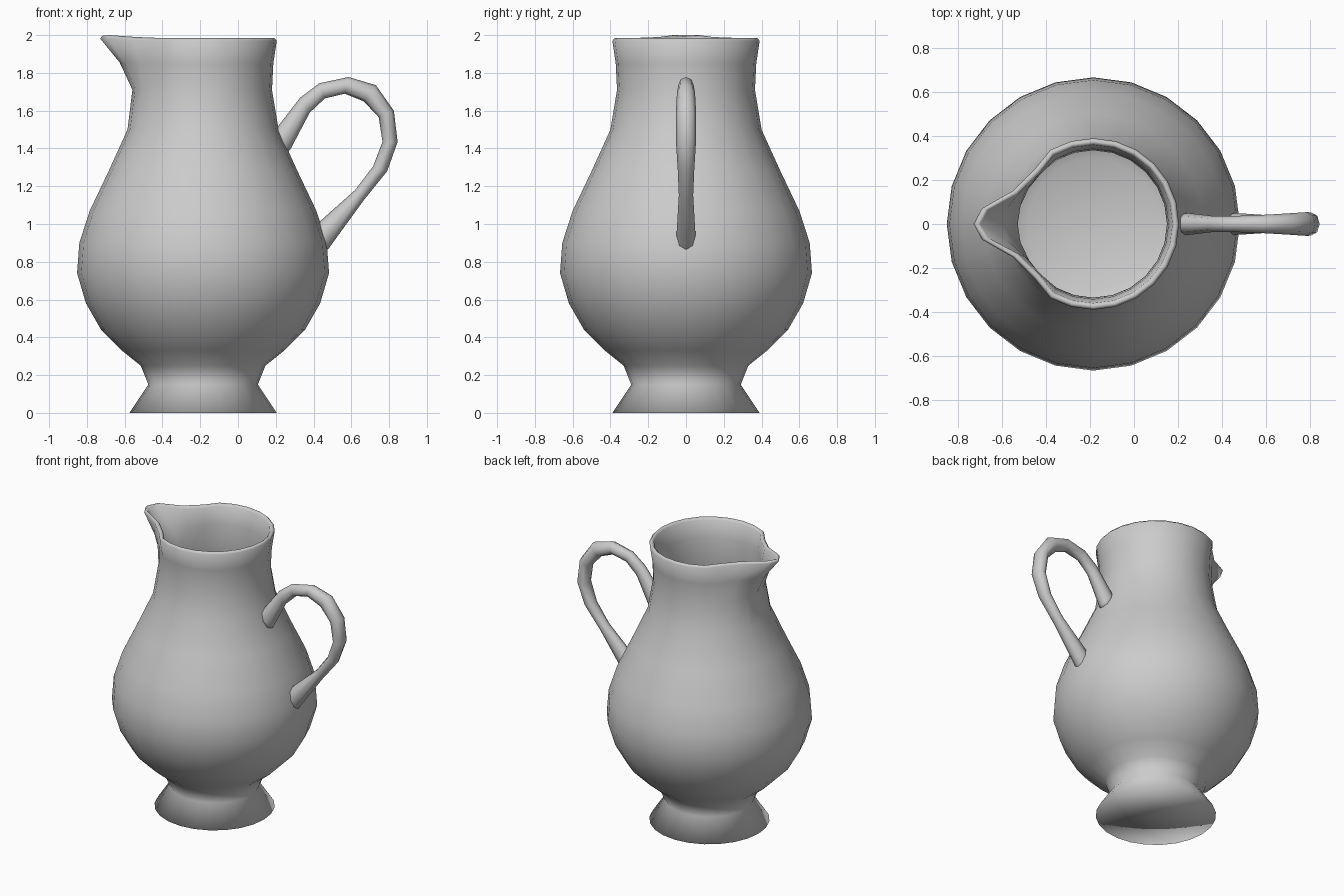
import bpy
import bmesh
from math import cos, sin, pi
from mathutils import Vector

default_cube = bpy.data.objects.get("Cube")
if default_cube:
    bpy.data.objects.remove(default_cube, do_unlink=True)

AXIS_X = -0.185
SIDES = 24
WALL = 0.03

clay = bpy.data.materials.new("plain_grey")
clay.use_nodes = True
grey = (0.6, 0.6, 0.6, 1)
clay.diffuse_color = grey
clay.node_tree.nodes["Principled BSDF"].inputs["Base Color"].default_value = grey


def loft(name, rings):
    """Skin a list of closed rings, cap both ends and shade smooth."""
    bm = bmesh.new()
    loops = [[bm.verts.new(point) for point in ring] for ring in rings]
    for lower, upper in zip(loops, loops[1:]):
        count = len(lower)
        for i in range(count):
            j = (i + 1) % count
            bm.faces.new((lower[i], lower[j], upper[j], upper[i]))
    for loop in (loops[0], loops[-1]):
        centre = sum((v.co for v in loop), Vector()) / len(loop)
        hub = bm.verts.new(centre)
        for i, vert in enumerate(loop):
            bm.faces.new((vert, loop[(i + 1) % len(loop)], hub))
    bmesh.ops.recalc_face_normals(bm, faces=bm.faces)
    for face in bm.faces:
        face.smooth = True
    mesh = bpy.data.meshes.new(name)
    bm.to_mesh(mesh)
    bm.free()
    mesh.materials.append(clay)
    obj = bpy.data.objects.new(name, mesh)
    bpy.context.collection.objects.link(obj)
    return obj


# Pouring lip: outward, sideways and upward pull by steps away from the tip
LIP = {0: (0.155, 0, 0.012), 1: (0.13, 0.03, 0.014),
       2: (0.03, 0.045, 0.004), 3: (-0.01, 0.025, 0)}


def lip_weight(z):
    """Fade the lip from the rim down to the neck."""
    return max(0, min(1, (z - 1.65) / 0.32)) ** 1.7


def vessel_ring(radius, z):
    ring = []
    weight = lip_weight(z)
    for i in range(SIDES):
        angle = 2 * pi * i / SIDES
        x, y = radius * cos(angle), radius * sin(angle)
        steps = i - SIDES // 2
        out, pinch, lift = LIP.get(abs(steps), (0, 0, 0))
        side = 1 if y > 0 else -1
        ring.append((AXIS_X + x - out * weight,
                     y - side * pinch * weight,
                     z + lift * weight))
    return ring


# Jug body: foot, belly, neck and rim, then back down the inside
foot = [(0.39, 0), (0.29, 0.15)]
shell = [(0.33, 0.25), (0.43, 0.33), (0.54, 0.44), (0.62, 0.58),
         (0.667, 0.74), (0.655, 0.9), (0.6, 1.07), (0.5, 1.28),
         (0.4, 1.5), (0.365, 1.71), (0.372, 1.85), (0.39, 1.97)]
rim = [(0.376, 1.986)]
inside = [(r - WALL, z) for r, z in reversed(shell[1:])]
floor = [(shell[0][0] - WALL, shell[0][1] + WALL)]
profile = foot + shell + rim + inside + floor
loft("jug_body", [vessel_ring(r, z) for r, z in profile])

# Handle: outer edge, inner edge (x, z) and half width of each section
handle_sections = [
    ((0.18, 1.48), (0.25, 1.36), 0.052),
    ((0.21, 1.515), (0.28, 1.4), 0.05),
    ((0.33, 1.67), (0.38, 1.59), 0.037),
    ((0.43, 1.745), (0.46, 1.665), 0.036),
    ((0.585, 1.778), (0.565, 1.69), 0.041),
    ((0.73, 1.735), (0.665, 1.65), 0.048),
    ((0.825, 1.6), (0.745, 1.565), 0.054),
    ((0.845, 1.435), (0.765, 1.435), 0.053),
    ((0.79, 1.28), (0.715, 1.305), 0.044),
    ((0.665, 1.125), (0.62, 1.18), 0.038),
    ((0.48, 0.87), (0.44, 1.02), 0.05),
    ((0.44, 0.84), (0.4, 0.98), 0.05),
]


def handle_ring(outer, inner, half_width, sides=8):
    outer = Vector((outer[0], 0, outer[1]))
    inner = Vector((inner[0], 0, inner[1]))
    middle = (outer + inner) / 2
    reach = (outer - inner) / 2
    across = Vector((0, half_width, 0))
    angles = [2 * pi * i / sides for i in range(sides)]
    return [middle + reach * cos(a) + across * sin(a) for a in angles]


loft("handle", [handle_ring(*section) for section in handle_sections])
